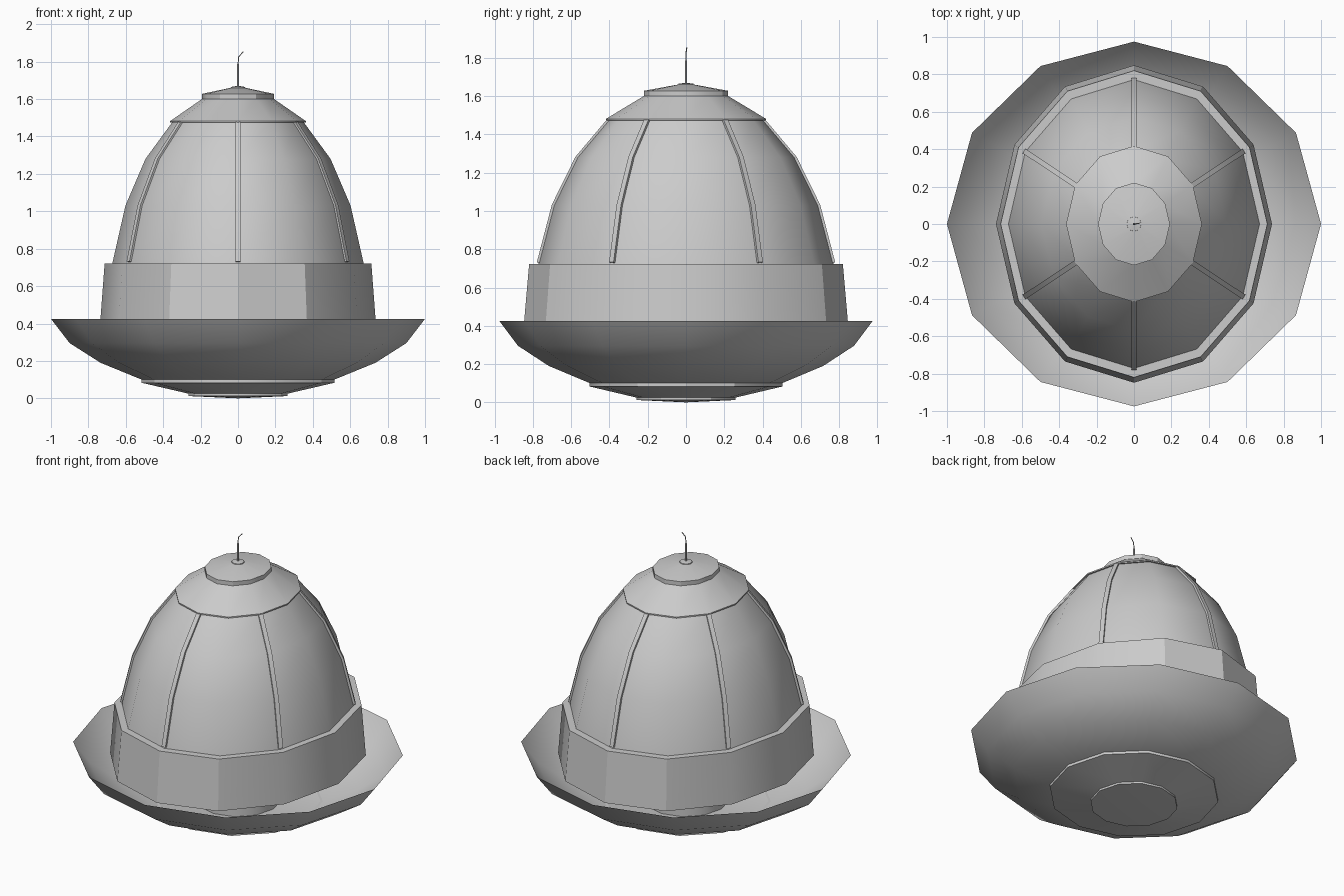
import bpy, bmesh
from math import sin, cos, pi, radians

if "Cube" in bpy.data.objects:
    bpy.data.objects.remove(bpy.data.objects["Cube"])

SIDES = 12


def finish(name, bm, angle=30):
    bmesh.ops.recalc_face_normals(bm, faces=bm.faces)
    mesh = bpy.data.meshes.new(name)
    bm.to_mesh(mesh)
    bm.free()
    ob = bpy.data.objects.new(name, mesh)
    bpy.context.collection.objects.link(ob)
    bpy.ops.object.select_all(action='DESELECT')
    ob.select_set(True)
    bpy.context.view_layer.objects.active = ob
    bpy.ops.object.shade_smooth_by_angle(angle=radians(angle))
    return ob


def lathe(name, profile, ratio=1.0, sides=SIDES, angle=30):
    """Revolve (radius, z) points; ratio stretches the depth along y."""
    bm = bmesh.new()
    rings = []
    for r, z in profile:
        if r == 0:
            rings.append([bm.verts.new((0, 0, z))] * sides)
        else:
            rings.append([bm.verts.new((r * cos(2 * pi * i / sides),
                                        r * ratio * sin(2 * pi * i / sides), z))
                          for i in range(sides)])
    for a, b in zip(rings, rings[1:]):
        for i in range(sides):
            j = (i + 1) % sides
            bm.faces.new(list(dict.fromkeys((a[i], a[j], b[j], b[i]))))
    return finish(name, bm, angle)


OVAL = 1.15

# Shallow tray with stepped underside
lathe("tray", [(1.0, .425), (.9, .295), (.735, .19), (.515, .10), (0, .09)], .975, angle=35)
lathe("tray_foot", [(.5, .10), (.515, .10), (.515, .083), (.265, .025)], .98)
lathe("base_plate", [(.25, .025), (.265, .025), (.265, .012), (0, 0)], .98)

# Inner column seen through the gap above the tray
lathe("inner_column", [(.26, .09), (.26, .70), (0, .70)], 1.0)

# Band around the bottom of the dome
lathe("band", [(.72, .39), (.738, .39), (.713, .722), (.67, .722), (.67, .70)], OVAL)

# Dome
dome = [(.675, .70), (.67, .73), (.602, 1.03), (.495, 1.28), (.35, 1.478)]
lathe("dome", dome, OVAL, angle=40)

# Six raised ribs following the dome
bm = bmesh.new()
for k in range(6):
    a = radians(30 + 60 * k)
    c, s = cos(a), sin(a)
    length = (c * c + (OVAL * s) ** 2) ** .5
    ux, uy = c / length, OVAL * s / length
    prev = None
    for r, z in dome[1:]:
        ring = []
        for side, out in ((-.014, -.02), (.014, -.02), (.014, .009), (-.014, .009)):
            ring.append(bm.verts.new((r * c + ux * out - uy * side,
                                      r * OVAL * s + uy * out + ux * side,
                                      z + out * .3)))
        if prev:
            for i in range(4):
                j = (i + 1) % 4
                bm.faces.new((prev[i], prev[j], ring[j], ring[i]))
        else:
            bm.faces.new(ring)
        prev = ring
    bm.faces.new(prev)
finish("dome_ribs", bm)

# Conical roof and top disc
lathe("roof", [(.33, 1.474), (.363, 1.474), (.363, 1.482), (.19, 1.602)], OVAL, angle=35)
lathe("top_disc", [(.17, 1.60), (.192, 1.60), (.192, 1.628), (.04, 1.66), (0, 1.662)], OVAL)

# Hanging pin with collar
lathe("pin_collar", [(.04, 1.655), (.038, 1.665), (.006, 1.67)])
lathe("pin", [(.006, 1.65), (.006, 1.785), (0, 1.79)], sides=8)

# Bent wire tip
curve = bpy.data.curves.new("wire_tip", 'CURVE')
curve.dimensions = '3D'
curve.bevel_depth = .003
curve.bevel_resolution = 1
curve.use_fill_caps = True
spline = curve.splines.new('POLY')
points = [(0, 0, 1.78), (.003, 0, 1.825), (.028, .004, 1.853)]
spline.points.add(len(points) - 1)
for p, co in zip(spline.points, points):
    p.co = (*co, 1)
bpy.context.collection.objects.link(bpy.data.objects.new("wire_tip", curve))
